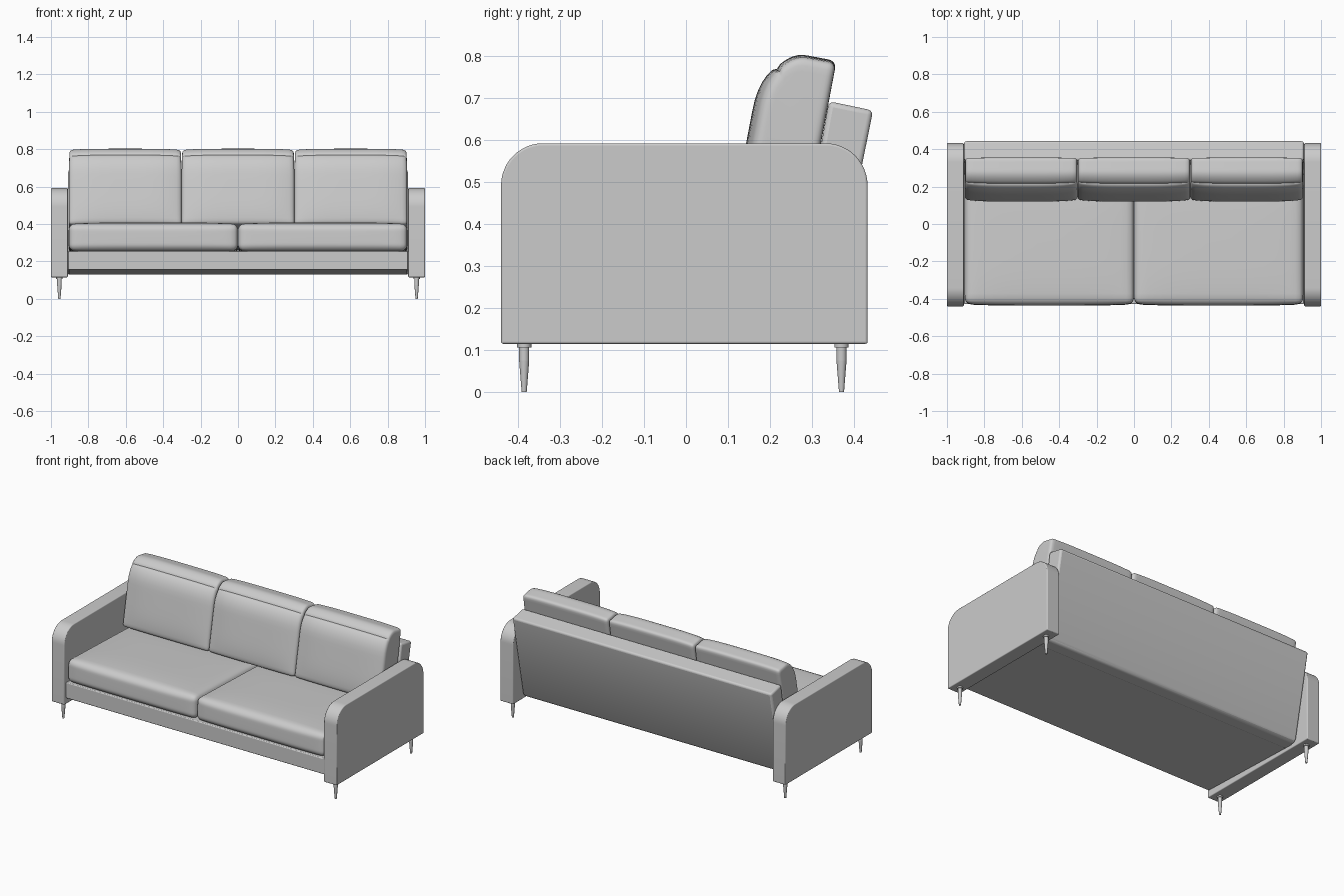
import bpy, bmesh
from math import sin, pi, atan, hypot, radians
from mathutils import Vector, Matrix

if "Cube" in bpy.data.objects:
    bpy.data.objects.remove(bpy.data.objects["Cube"], do_unlink=True)

grey = bpy.data.materials.new("light grey")
grey.use_nodes = True
grey.diffuse_color = (0.6, 0.6, 0.6, 1)
grey.node_tree.nodes["Principled BSDF"].inputs["Base Color"].default_value = (0.6, 0.6, 0.6, 1)


def finish(name, bm, bevel=0, angle=35):
    """Turn a bmesh into a shaded object with an optional edge bevel."""
    bmesh.ops.recalc_face_normals(bm, faces=bm.faces)
    mesh = bpy.data.meshes.new(name)
    bm.to_mesh(mesh)
    bm.free()
    obj = bpy.data.objects.new(name, mesh)
    bpy.context.collection.objects.link(obj)
    mesh.materials.append(grey)
    if bevel:
        mod = obj.modifiers.new("soft edges", 'BEVEL')
        mod.width, mod.segments, mod.limit_method = bevel, 3, 'ANGLE'
        mod.angle_limit = radians(40)
    bpy.ops.object.select_all(action='DESELECT')
    obj.select_set(True)
    bpy.context.view_layer.objects.active = obj
    bpy.ops.object.shade_smooth_by_angle(angle=radians(angle))
    return obj


def box(lo, hi):
    bm = bmesh.new()
    bmesh.ops.create_cube(bm, size=1)
    lo, hi = Vector(lo), Vector(hi)
    for v in bm.verts:
        v.co = (lo + hi) / 2 + v.co * (hi - lo)
    return bm


def extrude_x(name, points, x0, x1, bevel):
    """Extrude a (y, z) outline between two x positions."""
    bm = bmesh.new()
    face = bm.faces.new([bm.verts.new((x0, y, z)) for y, z in points])
    new = bmesh.ops.extrude_face_region(bm, geom=[face])["geom"]
    bmesh.ops.translate(bm, vec=(x1 - x0, 0, 0),
                        verts=[g for g in new if isinstance(g, bmesh.types.BMVert)])
    return finish(name, bm, bevel)


def rounded_block(size, radius, cuts=21):
    """Box with rounded edges and a mesh that is denser near the edges."""
    bm = bmesh.new()
    bmesh.ops.create_cube(bm, size=2)
    bmesh.ops.subdivide_edges(bm, edges=bm.edges[:], cuts=cuts, use_grid_fill=True)
    half = Vector(size) / 2
    for v in bm.verts:
        p = Vector([sin(c * pi / 2) * h for c, h in zip(v.co, half)])
        core = Vector([max(-h + radius, min(h - radius, c)) for c, h in zip(p, half)])
        d = p - core
        v.co = core + d.normalized() * radius if d.length > 1e-6 else p
    return bm


def dome(a, b):
    return max(0, 1 - a ** 4) * max(0, 1 - b ** 4)


# Arms: slabs with large rounded upper corners
for side, s in (("left", 1), ("right", -1)):
    bm = box((-0.045, -0.44, 0.115), (0.045, 0.432, 0.592))
    top = [e for e in bm.edges if all(v.co.z > 0.5 for v in e.verts)
           and abs(e.verts[0].co.y - e.verts[1].co.y) < 0.01]
    bmesh.ops.bevel(bm, geom=top, offset=0.1, segments=12, profile=0.5, affect='EDGES')
    bmesh.ops.translate(bm, vec=(0.955 * s, 0, 0), verts=bm.verts)
    finish(side + "_arm", bm, 0.005)

    # Legs: tapered pins under a small collar
    for end, y in (("front", -0.385), ("back", 0.37)):
        bm = bmesh.new()
        for r0, r1, z0, z1 in ((0.006, 0.012, 0, 0.075), (0.012, 0.012, 0.075, 0.106),
                               (0.017, 0.017, 0.106, 0.117)):
            bmesh.ops.create_cone(bm, cap_ends=True, segments=24, radius1=r0, radius2=r1,
                                  depth=z1 - z0,
                                  matrix=Matrix.Translation((0.955 * s, y, (z0 + z1) / 2)))
        finish(f"{end}_{side}_leg", bm)

# Seat base, sloping down a little to the back
extrude_x("seat_base", [(-0.428, 0.155), (0.3, 0.13), (0.3, 0.23), (-0.428, 0.255)],
          -0.908, 0.908, 0.005)

# Leaning back panel
extrude_x("back_panel", [(0.24, 0.13), (0.325, 0.13), (0.34, 0.148), (0.445, 0.67), (0.34, 0.692)],
          -0.908, 0.908, 0.012)

# Seat cushions
W, D, H = 0.905, 0.68, 0.146
for side, s in (("left", 1), ("right", -1)):
    bm = rounded_block((W, D, H), 0.035)
    for v in bm.verts:
        x, y, z = v.co.x / W * 2, v.co.y / D * 2, v.co.z / H * 2
        v.co.z += 0.012 * z * dome(x, y)
        v.co.y += 0.008 * y * dome(x, z)
    bm.transform(Matrix.Translation((s * W / 2, -0.088, 0.318)) @ Matrix.Rotation(-atan(0.034), 4, 'X'))
    finish(side + "_seat_cushion", bm, angle=60)

# Back cushions: straight back, full rounded upper front, crowned front face
W, D, H = 0.603, 0.155, 0.42
A, B = 0.085, 0.14
for name, cx in (("left", 0.603), ("middle", 0), ("right", -0.603)):
    bm = rounded_block((W, D, H), 0.018)
    for v in bm.verts:
        x, z = v.co.x / W * 2, v.co.z / H * 2
        front, up = D / 2 - v.co.y, v.co.z - H / 2
        crown = 0.02 * (front / D) * dome(x, z * 0.9)
        s, t = (front - D + A) / A, (up + B) / B
        if s > 0 and t > 0:
            k = max(s, t) / hypot(s, t)
            front, up = D - A + A * s * k, -B + B * t * k
        v.co.y, v.co.z = -front - crown, up + 0.006 * dome(x, 0) * max(0, z)
        v.co.x *= 1 - 0.012 * max(0, z) ** 2
    bm.transform(Matrix.Translation((cx, 0.357, 0.782)) @ Matrix.Rotation(radians(-10.7), 4, 'X'))
    finish(name + "_back_cushion", bm, angle=60)
